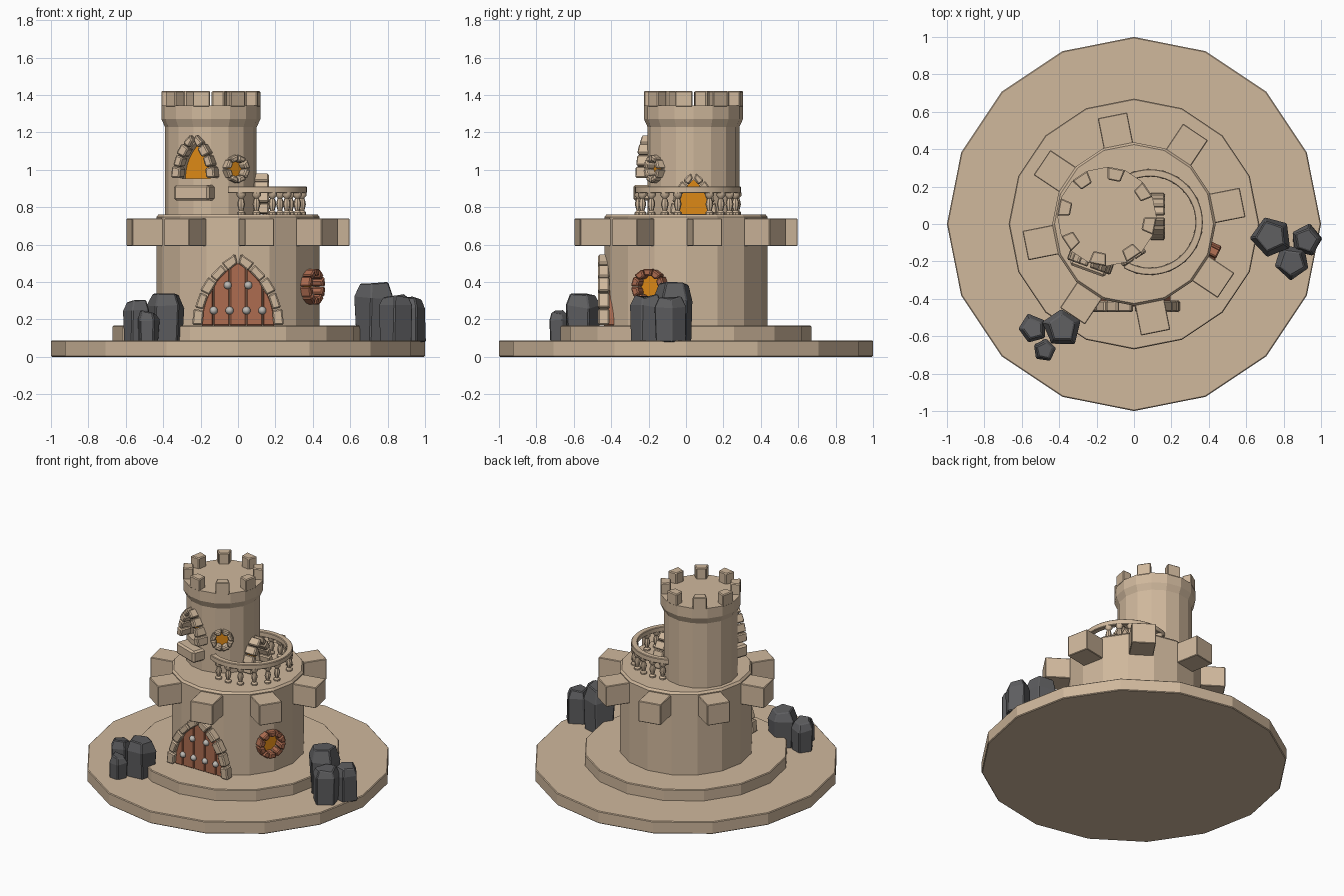
import bpy, bmesh, math, random
from mathutils import Matrix, Vector

if "Cube" in bpy.data.objects:
    bpy.data.objects.remove(bpy.data.objects["Cube"])
random.seed(4)
C, S, TAU = math.cos, math.sin, math.tau


def material(name, r, g, b):
    m = bpy.data.materials.new(name)
    m.diffuse_color = (r, g, b, 1)
    m.use_nodes = True
    m.node_tree.nodes["Principled BSDF"].inputs["Base Color"].default_value = m.diffuse_color
    return m


STONE = material("sandstone", 0.63, 0.48, 0.335)
WOOD = material("reddish_wood", 0.42, 0.15, 0.08)
GLOW = material("window_orange", 0.72, 0.25, 0.008)
ROCK = material("dark_rock", 0.11, 0.11, 0.115)
METAL = material("stud_metal", 0.5, 0.48, 0.45)


def finish(name, bm, mat, bevel=0, smooth=False):
    bmesh.ops.recalc_face_normals(bm, faces=bm.faces[:])
    me = bpy.data.meshes.new(name)
    bm.to_mesh(me)
    bm.free()
    ob = bpy.data.objects.new(name, me)
    bpy.context.collection.objects.link(ob)
    me.materials.append(mat)
    bpy.ops.object.select_all(action='DESELECT')
    bpy.context.view_layer.objects.active = ob
    ob.select_set(True)
    if smooth:
        bpy.ops.object.shade_smooth_by_angle(angle=math.radians(40))
    if bevel:
        b = ob.modifiers.new("soft_edges", 'BEVEL')
        b.width, b.segments, b.limit_method = bevel, 1, 'ANGLE'
    return ob


def wall(deg, z=0, c=(0, 0)):
    """Frame on a round wall: local x sideways, y up, z outward."""
    a = math.radians(deg)
    return Matrix(((-S(a), 0, C(a), c[0]), (C(a), 0, S(a), c[1]), (0, 1, 0, z), (0, 0, 0, 1)))


def prism(bm, poly, w0, w1, M=Matrix()):
    lo = [bm.verts.new(M @ Vector((x, y, w0))) for x, y in poly]
    hi = [bm.verts.new(M @ Vector((x, y, w1))) for x, y in poly]
    n = len(poly)
    bm.faces.new(lo[::-1])
    bm.faces.new(hi)
    for i in range(n):
        bm.faces.new((lo[i], lo[(i + 1) % n], hi[(i + 1) % n], hi[i]))


def lathe(bm, prof, n, x=0, y=0):
    rings = [[bm.verts.new((x + r * C(TAU * i / n), y + r * S(TAU * i / n), z))
              for i in range(n)] for r, z in prof]
    for a, b in zip(rings, rings[1:]):
        for i in range(n):
            bm.faces.new((a[i], a[(i + 1) % n], b[(i + 1) % n], b[i]))
    bm.faces.new(rings[0][::-1])
    bm.faces.new(rings[-1])


def rect(x0, x1, y0, y1):
    return [(x0, y0), (x1, y0), (x1, y1), (x0, y1)]


def circle(r, n=20):
    return [(r * C(TAU * i / n), r * S(TAU * i / n)) for i in range(n)]


def arch_arc(hw, h):
    R = (hw * hw + h * h) / (2 * hw)
    return R, hw - R, math.asin(h / R)


def arch(hw, h, n=6):
    R, cx, am = arch_arc(hw, h)
    right = [(cx + R * C(am * i / n), R * S(am * i / n)) for i in range(n + 1)]
    right[-1] = (0, h)
    return right + [(-x, y) for x, y in right[-2::-1]]


def arch_stones(name, hw, h, t, n, w0, w1, M):
    R, cx, am = arch_arc(hw, h)
    bm = bmesh.new()
    for side in (1, -1):
        for i in range(n):
            a0, a1 = am * (i + 0.04) / n, am * (i + 0.96) / n
            k = t / 2 * (1.1 if i % 2 == 0 else 0.92)
            prism(bm, [(side * max(0.003, cx + r * C(a)), r * S(a)) for r, a in
                       ((R - k, a0), (R + k, a0), (R + k, a1), (R - k, a1))], w0, w1, M)
    return finish(name, bm, STONE, 0.007)


def ring_stones(name, r0, r1, n, w0, w1, M, mat):
    bm = bmesh.new()
    for i in range(n):
        a0, a1 = TAU * (i + 0.04) / n, TAU * (i + 0.96) / n
        prism(bm, [(r * C(a), r * S(a)) for r, a in ((r0, a0), (r1, a0), (r1, a1), (r0, a1))], w0, w1, M)
    return finish(name, bm, mat, 0.007)


def opening(target, name, poly, w, depth, M):
    """Cut a recess into a wall and lay a glowing pane at its back."""
    bm = bmesh.new()
    prism(bm, poly, w - depth, w + 0.2, M)
    cut = finish("cutter", bm, STONE)
    bpy.context.view_layer.objects.active = target
    m = target.modifiers.new("cut", 'BOOLEAN')
    m.operation, m.object, m.solver = 'DIFFERENCE', cut, 'EXACT'
    bpy.ops.object.modifier_apply(modifier="cut")
    bpy.data.objects.remove(cut)
    bm = bmesh.new()
    prism(bm, poly, w - depth - 0.002, w - depth + 0.004, M)
    finish(name, bm, GLOW)


# Stepped base
for name, r, z0, z1 in (("base_disc", 1.0, 0, 0.088), ("base_step", 0.67, 0.08, 0.168)):
    bm = bmesh.new()
    lathe(bm, [(r, z0), (r, z1)], 16)
    finish(name, bm, STONE, 0.005)

# Lower keep and its ring of blocks
bm = bmesh.new()
lathe(bm, [(0.437, 0.16), (0.437, 0.747), (0.425, 0.762)], 16)
keep = finish("lower_keep", bm, STONE)
bm = bmesh.new()
for i in range(8):
    prism(bm, rect(-0.08, 0.08, 0.592, 0.74), 0.42, 0.592, wall(11.25 + 45 * i))
finish("keep_blocks", bm, STONE, 0.004)

# Upper tower with flared crown
T = (-0.145, 0.04)
bm = bmesh.new()
lathe(bm, [(0.245, 0.75), (0.245, 1.228), (0.265, 1.272), (0.265, 1.345)], 16, *T)
tower = finish("upper_tower", bm, STONE)
bm = bmesh.new()
for i in range(8):
    a = math.radians(-11.25 + 45 * i)
    M = Matrix.Translation((*T, 0)) @ Matrix.Rotation(a, 4, 'Z')
    prism(bm, [(0.195, -0.034), (0.262, -0.048), (0.262, 0.048), (0.195, 0.034)], 1.335, 1.422, M)
finish("crown_merlons", bm, STONE, 0.006)

# Pointed tower window with sill
M = wall(250, 0.955, T)
opening(tower, "tower_window_pane", arch(0.083, 0.19), 0.25, 0.085, M)
arch_stones("tower_window_stones", 0.1, 0.22, 0.044, 4, 0.205, 0.288, M)
bm = bmesh.new()
prism(bm, rect(-0.1, 0.1, -0.12, -0.035), 0.2, 0.31, M)
finish("tower_window_sill", bm, STONE, 0.012)

# Round tower window
M = wall(-57, 1.005, T)
opening(tower, "round_tower_pane", circle(0.05), 0.243, 0.025, M)
ring_stones("round_tower_stones", 0.045, 0.077, 8, 0.215, 0.275, M, STONE)

# Balcony doorway
M = wall(0, 0.763, T)
opening(tower, "balcony_door_pane", arch(0.085, 0.185), 0.243, 0.05, M)
arch_stones("balcony_door_stones", 0.103, 0.208, 0.042, 4, 0.23, 0.31, M)

# Balcony rail and turned balusters
B = (0.085, 0.01)
arc = [math.radians(-120 + 5 * i) for i in range(49)]
bm = bmesh.new()
prism(bm, [(B[0] + 0.283 * C(a), B[1] + 0.283 * S(a)) for a in arc] +
      [(B[0] + 0.243 * C(a), B[1] + 0.243 * S(a)) for a in arc[::-1]], 0.875, 0.912)
finish("balcony_rail", bm, STONE, 0.004, True)
bm = bmesh.new()
for d in (-105, -87, -68, -48, -28, -12, 26, 42, 58, 75, 92, 108):
    a = math.radians(d)
    lathe(bm, [(0.022, 0.755), (0.022, 0.772), (0.012, 0.782), (0.021, 0.815), (0.018, 0.832),
               (0.012, 0.848), (0.024, 0.862), (0.024, 0.88)], 8, B[0] + 0.263 * C(a), B[1] + 0.263 * S(a))
finish("balcony_balusters", bm, STONE, 0, True)

# Main door: stone arch, planks, studs
M = wall(-90, 0.168)
arch_stones("door_arch_stones", 0.218, 0.36, 0.05, 5, 0.41, 0.47, M)
R, cx, am = arch_arc(0.196, 0.335)
bm = bmesh.new()
for i in range(5):
    x0 = -0.22 + 0.088 * i + 0.002
    xs = [x0 + 0.084 * k / 6 for k in range(7)]
    xs = [max(-0.194, min(0.194, x)) for x in xs]
    xs = sorted(set(xs))
    prism(bm, [(xs[0], 0), (xs[-1], 0)] +
          [(x, math.sqrt(R * R - (abs(x) - cx) ** 2)) for x in xs[::-1]], 0.36, 0.44, M)
finish("door_planks", bm, WOOD, 0.004)
bm = bmesh.new()
for x, y in [(-0.13, 0.08), (-0.045, 0.08), (0.045, 0.08), (0.13, 0.08), (-0.055, 0.215), (0.055, 0.215)]:
    bmesh.ops.create_uvsphere(bm, u_segments=10, v_segments=6, radius=0.022,
                              matrix=M @ Matrix.Translation((x, y, 0.44)))
finish("door_studs", bm, METAL, 0, True)

# Round keep window with wooden surround
M = wall(-26, 0.375)
opening(keep, "round_keep_pane", circle(0.067), 0.43, 0.03, M)
ring_stones("round_keep_frame", 0.06, 0.1, 10, 0.405, 0.475, M, WOOD)

# Rock clusters: x, y, radius, top height, turn
rocks = [(-0.385, -0.555, 0.105, 0.345, 20), (-0.54, -0.56, 0.08, 0.31, 35), (-0.48, -0.675, 0.065, 0.255, 10),
         (0.735, -0.065, 0.112, 0.405, 40), (0.92, -0.085, 0.088, 0.33, 5), (0.845, -0.205, 0.098, 0.345, 50)]
for k, (x, y, r, top, turn) in enumerate(rocks):
    bm = bmesh.new()
    lathe(bm, [(r * 0.95, 0.08), (r * 1.02, 0.08 + (top - 0.08) * 0.72), (r * 0.74, top - 0.012)], 5)
    for v in bm.verts:
        v.co.x *= random.uniform(0.9, 1.06)
        v.co.y *= random.uniform(0.9, 1.06)
        if v.co.z > 0.1:
            v.co.z += random.uniform(-0.018, 0.01)
    bmesh.ops.transform(bm, verts=bm.verts[:],
                        matrix=Matrix.Translation((x, y, 0)) @ Matrix.Rotation(math.radians(turn), 4, 'Z'))
    finish("rock_%d" % (k + 1), bm, ROCK, 0.006)
